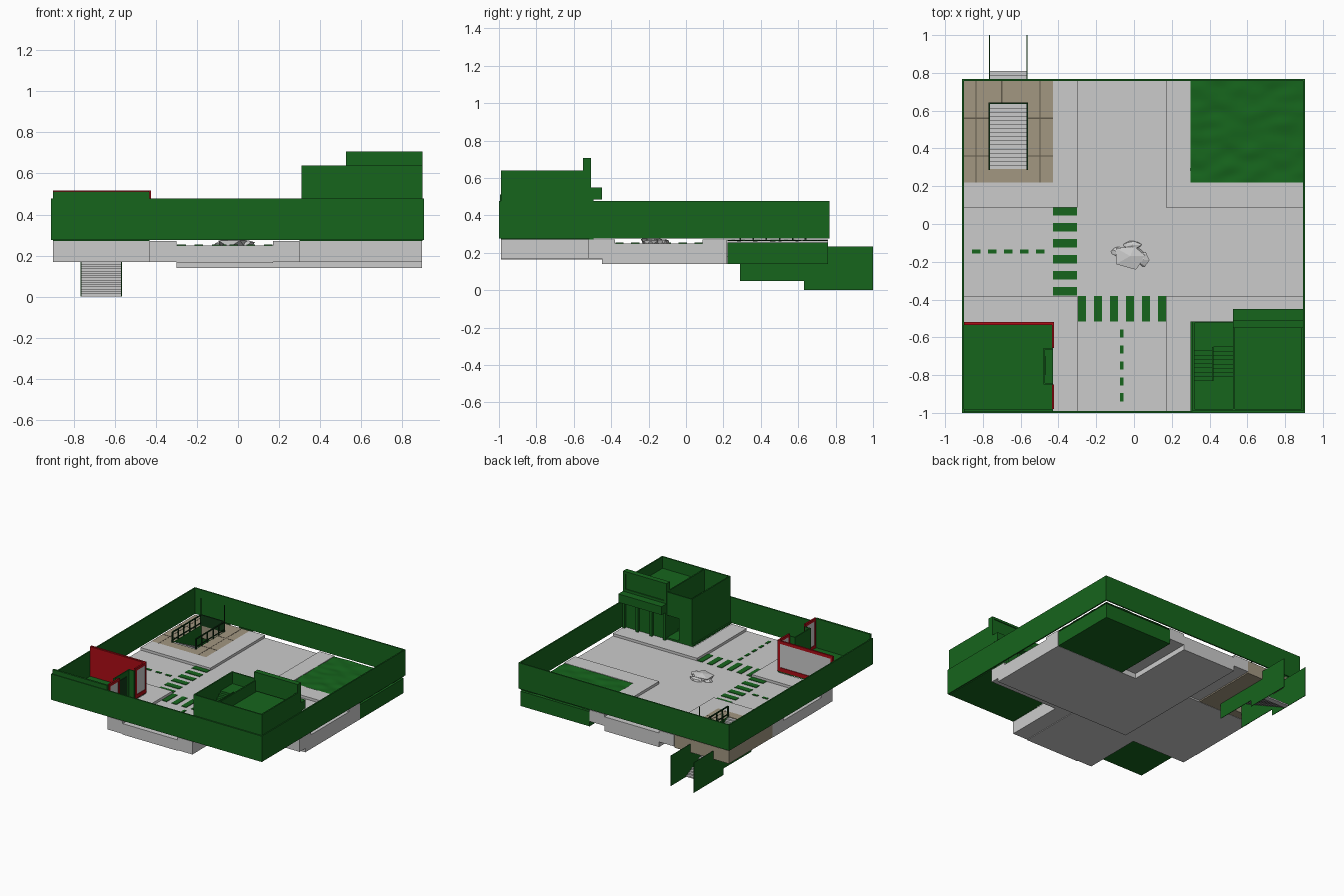
import bpy, bmesh, math, random
from mathutils import Vector, noise

random.seed(4)


def mat(name, rgb):
    m = bpy.data.materials.new(name)
    m.diffuse_color = (*rgb, 1)
    return m


GREEN = mat("green", (0.008, 0.13, 0.012))
DARK = mat("dark_green", (0.005, 0.04, 0.008))
RED = mat("red", (0.42, 0.004, 0.008))
TAN = mat("tan", (0.36, 0.31, 0.22))
GROUT = mat("grout", (0.12, 0.1, 0.07))


def finish(name, bm, m=None):
    bmesh.ops.recalc_face_normals(bm, faces=bm.faces[:])
    me = bpy.data.meshes.new(name)
    bm.to_mesh(me)
    bm.free()
    ob = bpy.data.objects.new(name, me)
    bpy.context.collection.objects.link(ob)
    if m:
        me.materials.append(m)
    return ob


def boxes(name, m, *spans):
    """One object made of boxes given as x0, x1, y0, y1, z0, z1."""
    bm = bmesh.new()
    for x0, x1, y0, y1, z0, z1 in spans:
        vs = bmesh.ops.create_cube(bm, size=1)["verts"]
        for v in vs:
            v.co = Vector(((x0 + x1) / 2 + v.co.x * (x1 - x0),
                           (y0 + y1) / 2 + v.co.y * (y1 - y0),
                           (z0 + z1) / 2 + v.co.z * (z1 - z0)))
    return finish(name, bm, m)


def ring(x0, x1, y0, y1, z0, z1, t=0.01):
    """Four thin walls around a rectangle."""
    return [(x0, x1, y0, y0 + t, z0, z1), (x0, x1, y1 - t, y1, z0, z1),
            (x0, x0 + t, y0 + t, y1 - t, z0, z1), (x1 - t, x1, y0 + t, y1 - t, z0, z1)]


def stairs(name, m, x0, x1, y0, y1, z0, z1, n, thick):
    """Stair flight from (y0, z0) to (y1, z1), as an extruded side profile."""
    dy, dz = (y1 - y0) / n, (z1 - z0) / n
    pts = []
    for i in range(n):
        pts += [(y0 + i * dy, z0 + (i + 1) * dz), (y0 + (i + 1) * dy, z0 + (i + 1) * dz)]
    low = [(y, max(z - thick, 0)) for y, z in reversed(pts)]
    bm = bmesh.new()
    f = bm.faces.new([bm.verts.new((x0, y, z)) for y, z in pts + low])
    new = bmesh.ops.extrude_face_region(bm, geom=[f])["geom"]
    bmesh.ops.translate(bm, vec=(x1 - x0, 0, 0),
                        verts=[v for v in new if isinstance(v, bmesh.types.BMVert)])
    return finish(name, bm, m)


ROAD, WALK = 0.25, 0.27

# Perimeter wall
boxes("perimeter_wall", GREEN, *ring(-0.91, 0.905, -1, 0.768, 0.277, 0.478))

# Road blocks
boxes("road_centre", None, (-0.30, 0.17, -0.45, 0.22, 0.14, ROAD))
boxes("road_east", None, (0.17, 0.895, -0.45, 0.22, 0.14, ROAD))
boxes("road_north", None, (-0.30, 0.17, 0.22, 0.76, 0.14, ROAD))
boxes("road_south", None, (-0.30, 0.17, -0.99, -0.45, 0.165, ROAD))
boxes("road_west", None, (-0.90, -0.30, -0.38, 0.22, 0.168, ROAD))

# Corner pavements, L shaped
boxes("pavement_north_west", None, (-0.43, -0.30, 0.22, 0.76, 0.18, WALK),
      (-0.90, -0.30, 0.088, 0.22, 0.20, WALK))
boxes("pavement_north_east", None, (0.17, 0.30, 0.22, 0.76, 0.18, WALK),
      (0.17, 0.895, 0.088, 0.22, 0.20, WALK))
boxes("pavement_south_west", None, (-0.43, -0.30, -0.99, -0.52, 0.17, WALK),
      (-0.90, -0.30, -0.52, -0.38, 0.17, WALK))
boxes("pavement_south_east", None, (0.17, 0.30, -0.99, -0.52, 0.17, WALK),
      (0.17, 0.895, -0.52, -0.38, 0.17, WALK))

# Road markings
P = 0.0845
boxes("crosswalk_west", GREEN, *[(-0.43, -0.303, y - 0.022, y + 0.022, ROAD, ROAD + 0.004)
                                 for y in [0.067 - i * P for i in range(6)]])
boxes("crosswalk_south", GREEN, *[(x - 0.021, x + 0.021, -0.515, -0.38, ROAD, ROAD + 0.004)
                                  for x in [-0.275 + i * P for i in range(6)]])
boxes("lane_dashes_west", GREEN, *[(x - 0.022, x + 0.022, -0.155, -0.136, ROAD, ROAD + 0.004)
                                   for x in [-0.835 + i * P for i in range(5)]])
boxes("lane_dashes_south", GREEN, *[(-0.075, -0.055, y - 0.022, y + 0.022, ROAD, ROAD + 0.004)
                                    for y in [-0.58 - i * P for i in range(5)]])

# Broken rock in the crossing
def rock(name, loc, size, amount):
    bm = bmesh.new()
    bmesh.ops.create_icosphere(bm, subdivisions=1, radius=1)
    for v in bm.verts:
        v.co *= 1 + random.uniform(-amount, amount)
        v.co = Vector(loc) + v.co * Vector(size)
    finish(name, bm)


rock("rock_main", (-0.02, -0.17, 0.255), (0.09, 0.07, 0.035), 0.25)
rock("rock_left", (-0.085, -0.15, 0.252), (0.04, 0.03, 0.018), 0.3)
rock("rock_right", (0.05, -0.19, 0.255), (0.035, 0.04, 0.022), 0.3)
rock("rock_rear", (-0.01, -0.11, 0.255), (0.05, 0.025, 0.025), 0.3)

# Grass lot
boxes("grass_block", GREEN, (0.30, 0.895, 0.222, 0.758, 0.14, 0.255))
bm = bmesh.new()
bmesh.ops.create_grid(bm, x_segments=40, y_segments=40, size=0.5)
for v in bm.verts:
    x, y = 0.5975 + v.co.x * 0.595, 0.49 + v.co.y * 0.54
    v.co = (x, y, 0.266 + 0.007 * noise.noise((x * 9, y * 16, 0)))
for f in bm.faces:
    f.smooth = True
finish("grass_surface", bm, GREEN)

# Paved plaza with stair opening
HX0, HX1, HY0, HY1 = -0.767, -0.565, 0.29, 0.64
boxes("plaza", TAN, (-0.90, HX0, 0.22, 0.758, 0.17, WALK), (HX1, -0.43, 0.22, 0.758, 0.17, WALK),
      (HX0, HX1, 0.22, HY0, 0.17, WALK), (HX0, HX1, HY1, 0.758, 0.17, WALK))
g = WALK + 0.001
boxes("plaza_joints", GROUT,
      *[s for y in (0.36, 0.56) for s in ((-0.90, HX0, y - 0.003, y + 0.003, WALK, g),
                                          (HX1, -0.43, y - 0.003, y + 0.003, WALK, g))],
      (-0.703, -0.697, HY1, 0.758, WALK, g), (-0.84, -0.834, 0.22, 0.758, WALK, g),
      (-0.50, -0.494, 0.22, 0.758, WALK, g))

# Subway stairs, shaft walls, railing
stairs("subway_stairs", None, HX0 + 0.004, HX1 - 0.004, 0.81, HY0, 0.0, 0.265, 24, 0.02)
boxes("shaft_walls", GREEN, *[s for x in (HX0, HX1 - 0.004) for s in (
    (x, x + 0.004, HY0, HY1, 0.05, WALK), (x, x + 0.004, 0.632, 1.0, 0.0, 0.235))])
rail = []
for x in (HX0, HX1):
    rail += [(x - 0.004, x + 0.004, HY0, HY1, 0.345, 0.353),
             (x - 0.003, x + 0.003, HY0, HY1, 0.285, 0.291)]
    rail += [(x - 0.004, x + 0.004, y - 0.004, y + 0.004, WALK, 0.35)
             for y in [HY0 + i * 0.07 for i in range(6)]]
    rail += [(x - 0.003, x + 0.003, HY1 - 0.003, HY1 + 0.003, WALK, 0.478)]
rail += [(HX0, HX1, HY1 - 0.006, HY1 + 0.004, WALK, 0.353)]
boxes("subway_railing", DARK, *rail)

# South-west shop: floor, walls, red frames, glass
boxes("shop_floor", GREEN, (-0.90, -0.43, -0.99, -0.52, 0.272, 0.285))
boxes("shop_wall", GREEN, (-0.90, -0.43, -0.995, -0.98, 0.28, 0.513),
      (-0.48, -0.472, -0.845, -0.66, 0.28, 0.50),
      (-0.48, -0.43, -0.85, -0.842, 0.28, 0.50), (-0.48, -0.43, -0.664, -0.656, 0.28, 0.50))
boxes("shop_back_lining", RED, (-0.90, -0.43, -0.535, -0.53, 0.28, 0.515))
frame = [(-0.90, -0.425, -0.53, -0.518, 0.28, 0.31), (-0.90, -0.425, -0.53, -0.518, 0.495, 0.518),
         (-0.90, -0.88, -0.53, -0.518, 0.31, 0.495), (-0.445, -0.425, -0.53, -0.518, 0.31, 0.495)]
for y0, y1 in ((-0.98, -0.85), (-0.656, -0.52)):
    frame += [(-0.435, -0.423, y0, y1, 0.28, 0.31), (-0.435, -0.423, y0, y1, 0.497, 0.518),
              (-0.435, -0.423, y0, y0 + 0.015, 0.31, 0.497),
              (-0.435, -0.423, y1 - 0.015, y1, 0.31, 0.497)]
boxes("shop_window_frames", RED, *frame)
boxes("shop_glass", None, (-0.88, -0.445, -0.528, -0.523, 0.31, 0.495),
      (-0.432, -0.427, -0.965, -0.865, 0.31, 0.497), (-0.432, -0.427, -0.641, -0.535, 0.31, 0.497))
boxes("shop_door", DARK, (-0.472, -0.468, -0.80, -0.70, 0.285, 0.46))

# South-east store: shell, roof deck, sign, canopy, shopfront
T = 0.64
boxes("store_walls", GREEN, *ring(0.525, 0.898, -0.99, -0.515, 0.28, T),
      (0.31, 0.525, -0.99, -0.98, 0.28, T), (0.31, 0.32, -0.98, -0.515, 0.28, T),
      (0.32, 0.42, -0.525, -0.515, 0.28, T), (0.42, 0.525, -0.525, -0.515, 0.46, T))
boxes("store_floor", GREEN, (0.30, 0.895, -0.99, -0.515, 0.272, 0.285))
boxes("store_roof", GREEN, (0.53, 0.89, -0.985, -0.52, 0.54, 0.55))
boxes("store_sign", GREEN, (0.525, 0.898, -0.55, -0.515, 0.56, 0.707),
      *[(x0, x1, -0.515, -0.508, z0, z1) for x0, x1, z0, z1 in (
          (0.525, 0.898, 0.69, 0.707), (0.525, 0.898, 0.55, 0.57),
          (0.525, 0.545, 0.57, 0.69), (0.878, 0.898, 0.57, 0.69))])
boxes("store_canopy", GREEN, (0.525, 0.898, -0.515, -0.45, 0.485, 0.55))
boxes("shopfront_posts", GREEN, *[(x, x + 0.02, -0.515, -0.495, WALK, 0.485)
                                  for x in (0.525, 0.64, 0.76, 0.878)])

# Store stairwell
stairs("stair_lower", GREEN, 0.42, 0.525, -0.65, -0.83, 0.285, 0.41, 8, 0.02)
stairs("stair_upper", GREEN, 0.32, 0.415, -0.83, -0.65, 0.41, 0.55, 8, 0.02)
boxes("stair_landings", GREEN, (0.32, 0.525, -0.98, -0.83, 0.40, 0.41),
      (0.32, 0.525, -0.65, -0.525, 0.54, 0.55))
boxes("stair_divider", GREEN, (0.414, 0.421, -0.83, -0.65, 0.285, 0.56))
